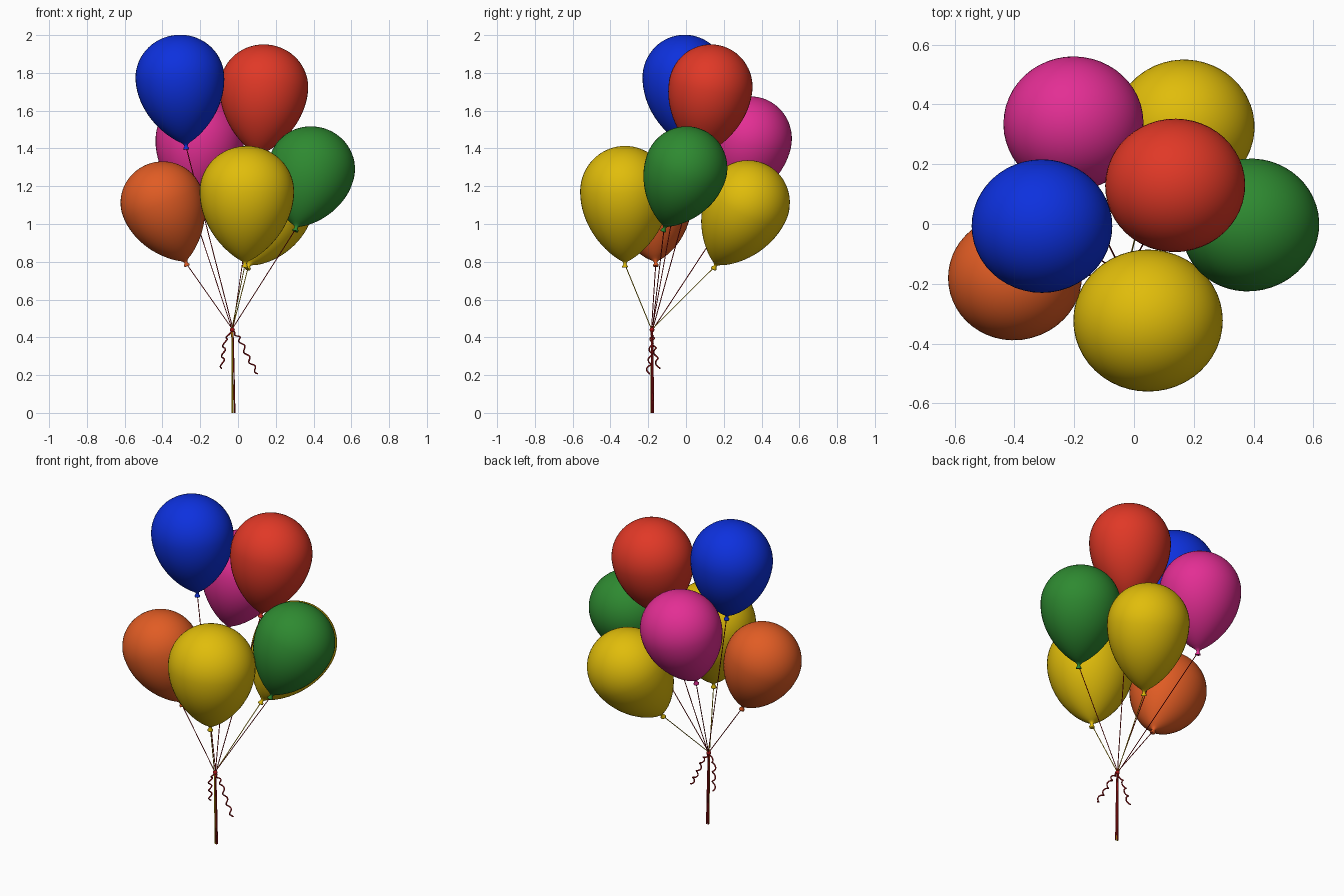
import bpy, bmesh, math
from mathutils import Vector, Matrix

if "Cube" in bpy.data.objects:
    bpy.data.objects.remove(bpy.data.objects["Cube"])


def material(name, srgb):
    m = bpy.data.materials.new(name)
    lin = [c / 12.92 if c <= 0.04045 else ((c + 0.055) / 1.055) ** 2.4 for c in srgb]
    m.diffuse_color = (*lin, 1)
    m.use_nodes = True
    m.node_tree.nodes["Principled BSDF"].inputs["Base Color"].default_value = m.diffuse_color
    return m


MATS = {
    "blue": material("blue", (0.05, 0.19, 0.87)),
    "red": material("red", (0.88, 0.22, 0.15)),
    "green": material("green", (0.18, 0.54, 0.19)),
    "yellow": material("yellow", (0.88, 0.74, 0.04)),
    "magenta": material("magenta", (0.89, 0.18, 0.58)),
    "orange": material("orange", (0.88, 0.36, 0.14)),
    "string": material("string red", (0.66, 0.08, 0.09)),
}
GATHER = Vector((-0.03, -0.18, 0.44))


def balloon(name, color, centre, neck, radius, segs=48):
    """Teardrop lathed along the axis from the neck to the widest centre."""
    c, k = Vector(centre), Vector(neck)
    axis = c - k
    low, top = axis.length - 0.012, radius * 0.965
    # flared knot first, then tapered belly, then round crown
    d = axis.length
    profile = [(0.004, -d - 0.014), (0.015, -d - 0.016), (0.016, -d - 0.009),
               (0.008, -d + 0.002), (0.012, -d + 0.012)]
    for i in range(1, 21):
        t = math.pi / 2 * (1 - i / 20)
        r = radius * math.cos(t) ** 1.55
        if r > 0.014:
            profile.append((r, -low * math.sin(t)))
    for i in range(1, 16):
        t = math.pi / 2 * i / 16
        profile.append((radius * math.cos(t), top * math.sin(t)))
    bm = bmesh.new()
    rings = []
    for r, h in profile:
        rings.append([bm.verts.new((r * math.cos(a), r * 0.95 * math.sin(a), h))
                      for a in (2 * math.pi * j / segs for j in range(segs))])
    for a, b in zip(rings, rings[1:]):
        for j in range(segs):
            n = (j + 1) % segs
            bm.faces.new((a[j], a[n], b[n], b[j]))
    bm.faces.new(rings[0][::-1])
    pole = bm.verts.new((0, 0, top))
    for j in range(segs):
        bm.faces.new((rings[-1][j], rings[-1][(j + 1) % segs], pole))
    turn = Vector((0, 0, 1)).rotation_difference(axis.normalized()).to_matrix().to_4x4()
    bm.transform(Matrix.Translation(c) @ turn)
    mesh = bpy.data.meshes.new(name)
    bm.to_mesh(mesh)
    bm.free()
    for p in mesh.polygons:
        p.use_smooth = True
    mesh.materials.append(MATS[color])
    bpy.context.collection.objects.link(bpy.data.objects.new(name, mesh))


def cord(name, points, radius, color):
    cu = bpy.data.curves.new(name, "CURVE")
    cu.dimensions = "3D"
    cu.bevel_depth = radius
    cu.bevel_resolution = 1
    cu.use_fill_caps = True
    sp = cu.splines.new("POLY")
    sp.points.add(len(points) - 1)
    for p, co in zip(sp.points, points):
        p.co = (*co, 1)
    cu.materials.append(MATS[color])
    bpy.context.collection.objects.link(bpy.data.objects.new(name, cu))


# balloons: name, colour, widest centre, neck, radius
BALLOONS = [
    ("blue_balloon", "blue", (-0.308, -0.007, 1.775), (-0.275, -0.005, 1.41), 0.235),
    ("red_balloon", "red", (0.138, 0.13, 1.725), (0.105, 0.075, 1.355), 0.234),
    ("magenta_balloon", "magenta", (-0.202, 0.338, 1.45), (-0.25, 0.26, 1.105), 0.234),
    ("green_balloon", "green", (0.39, 0.0, 1.295), (0.307, -0.116, 0.976), 0.23),
    ("front_yellow_balloon", "yellow", (0.047, -0.323, 1.172), (0.037, -0.323, 0.785), 0.25),
    ("back_yellow_balloon", "yellow", (0.168, 0.325, 1.11), (0.055, 0.153, 0.775), 0.236),
    ("orange_balloon", "orange", (-0.403, -0.18, 1.118), (-0.275, -0.16, 0.792), 0.22),
]
for i, (name, color, centre, neck, radius) in enumerate(BALLOONS):
    balloon(name, color, centre, neck, radius)
    # string: neck to the tie, then hanging down in the bundle
    a = 2 * math.pi * i / len(BALLOONS)
    off = Vector((0.008 * math.cos(a), 0.007 * math.sin(a), 0))
    foot = Vector((-0.024, -0.178, 0)) + off
    cord(name.replace("balloon", "string"),
         [Vector(neck), GATHER + off * 0.5, (GATHER + foot) / 2 + off * 0.3, foot],
         0.0025, "yellow" if color == "yellow" else "string")

# tie where the strings meet
bpy.ops.mesh.primitive_uv_sphere_add(segments=16, ring_count=10, radius=0.013, location=GATHER)
tie = bpy.context.object
tie.name = "string_tie"
tie.data.materials.append(MATS["string"])
bpy.ops.object.shade_smooth()


def curly_tail(name, path, waves):
    """Ribbon end that wiggles around a rough path."""
    pts, n = [Vector(p) for p in path], 60
    out = []
    for i in range(n + 1):
        u = i / n * (len(pts) - 1)
        s = min(int(u), len(pts) - 2)
        p = pts[s].lerp(pts[s + 1], u - s)
        w = 0.009 * min(1, i / 12)
        a = 2 * math.pi * waves * i / n
        out.append(p + Vector((w * math.sin(a), w * math.cos(a), 0.4 * w * math.sin(a))))
    cord(name, out, 0.004, "string")


curly_tail("left_curly_tail", [GATHER, (-0.07, -0.175, 0.38), (-0.078, -0.16, 0.31),
                               (-0.086, -0.147, 0.235)], 4)
curly_tail("right_curly_tail", [GATHER, (0.012, -0.182, 0.385), (0.055, -0.19, 0.29),
                                (0.105, -0.203, 0.207)], 5)
